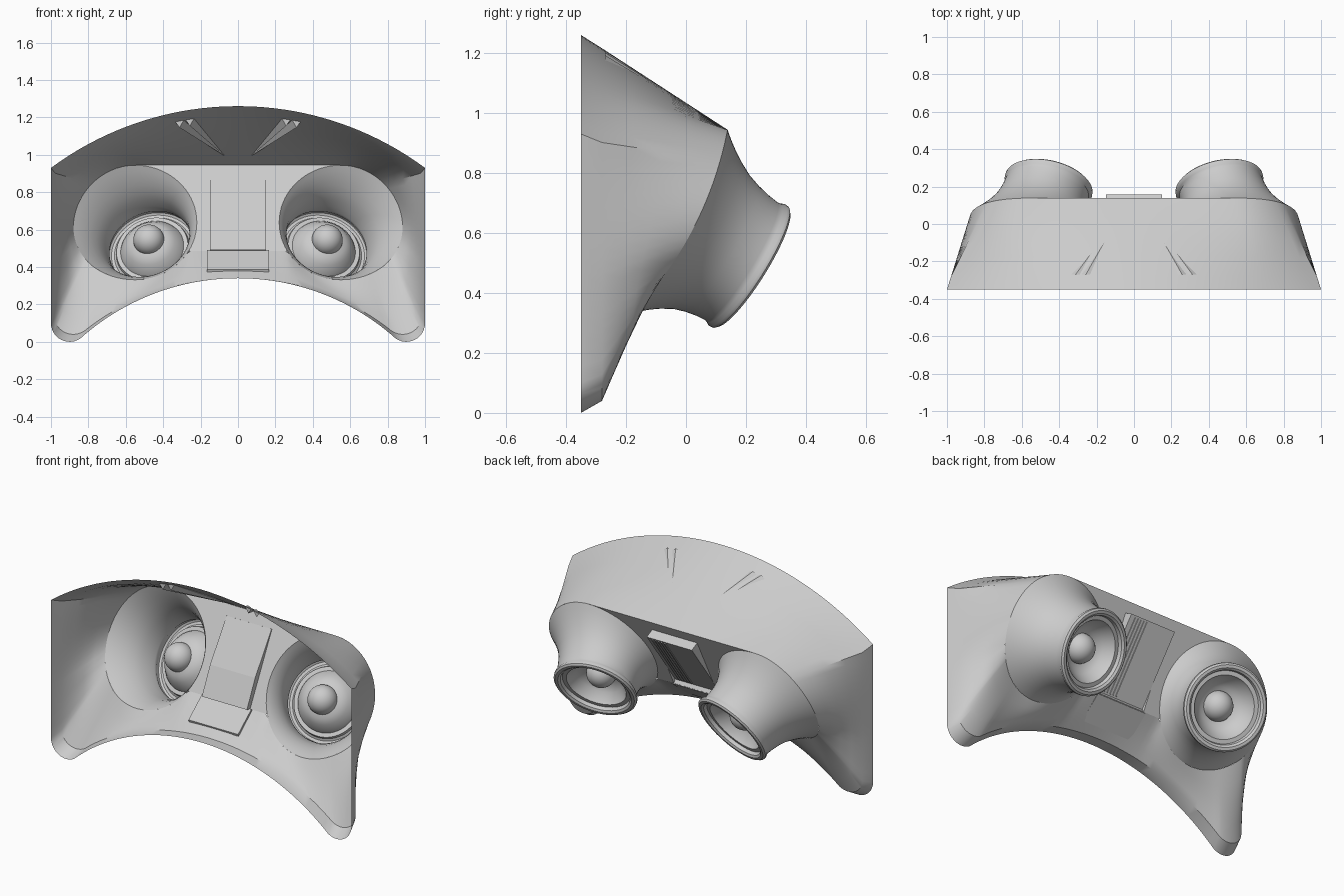
import bpy, bmesh
from math import sin, cos, pi, radians, sqrt
from mathutils import Vector
from mathutils.bvhtree import BVHTree

cube = bpy.data.objects.get("Cube")
if cube:
    bpy.data.objects.remove(cube)

grey = bpy.data.materials.new("plain grey")
grey.use_nodes = True
grey.diffuse_color = (0.6, 0.6, 0.6, 1)
grey.node_tree.nodes["Principled BSDF"].inputs["Base Color"].default_value = (0.6, 0.6, 0.6, 1)

# Slanted rear plane: origin, up direction and outward normal
ORIGIN = Vector((0, -0.02, 0.638))
UP = Vector((0, 0.46, 0.888)).normalized()
OUT = Vector((0, 0.888, -0.46)).normalized()
CUP_X, RX, RV = 0.55, 0.33, 0.345
HALF, HOLE, SILL = 0.15, 0.28, -RV / 2
BULGE = 0.05


def on_plane(x, v, n=0.0):
    return ORIGIN + Vector((x, 0, 0)) + UP * v + OUT * n


def finish(name, bm, smooth=30):
    bmesh.ops.remove_doubles(bm, verts=bm.verts, dist=0.0005)
    bmesh.ops.recalc_face_normals(bm, faces=bm.faces)
    mesh = bpy.data.meshes.new(name)
    bm.to_mesh(mesh)
    bm.free()
    obj = bpy.data.objects.new(name, mesh)
    bpy.context.collection.objects.link(obj)
    mesh.materials.append(grey)
    bpy.ops.object.select_all(action='DESELECT')
    obj.select_set(True)
    bpy.context.view_layer.objects.active = obj
    if smooth:
        bpy.ops.object.shade_smooth_by_angle(angle=radians(smooth))


def loft(bm, rings):
    rows = [[bm.verts.new(p) for p in ring] for ring in rings]
    for a, b in zip(rows, rows[1:]):
        for i in range(len(a)):
            j = (i + 1) % len(a)
            bm.faces.new((a[i], a[j], b[j], b[i]))


def prism(bm, profile, x0, x1):
    # Closed prism from a profile of points in the middle plane
    a, b = ([bm.verts.new(p + Vector((x, 0, 0))) for p in profile] for x in (x0, x1))
    bm.faces.new(a)
    bm.faces.new(b)
    for i in range(len(a)):
        j = (i + 1) % len(a)
        bm.faces.new((a[i], a[j], b[j], b[i]))


# Rear outline by distance: straight top, round the eyecup base, straight sill
ARC = RV * radians(240)
END = CUP_X + ARC + CUP_X - RX * cos(pi / 6)


def back_point(s):
    if s < CUP_X:
        return on_plane(s, RV)
    if s < CUP_X + ARC:
        t = pi / 2 - (s - CUP_X) / RV
        return on_plane(CUP_X + RX * cos(t), RV * sin(t), BULGE * max(0, cos(t)) ** 2)
    return on_plane(END - s, SILL)


def arc_s(deg):
    return CUP_X + RV * radians(90 - deg)


# Face rim curves, from top centre to bottom centre
def top_arc(t):
    return t, 1.26 - 1.68 + sqrt(1.68 ** 2 - t * t)


def side_line(t):
    return 1, 0.93 - 0.55 * t


def leg_line(t):
    return 1, 0.38 - 0.28 * t


def corner(t):
    a = radians(-125 * t)
    return 0.9 + 0.1 * cos(a), 0.1 + 0.1 * sin(a)


def brow_arc(t):
    x = 0.843 * (1 - t)
    return x, 0.34 - 1.264 + sqrt(1.264 ** 2 - x * x)


sections = [(top_arc, 0, arc_s(45), 20), (side_line, arc_s(45), arc_s(-22), 12),
            (leg_line, arc_s(-22), arc_s(-35), 5), (corner, arc_s(-35), arc_s(-62), 12),
            (brow_arc, arc_s(-62), END, 28)]
rim, band, rear = [], [], []
for curve, s0, s1, steps in sections:
    for i in range(steps + (curve is brow_arc)):
        t = i / steps
        x, z = curve(t)
        rim.append(Vector((x, -0.35, z)))
        dz = 0.04 * (1 - z / 0.34) if z < 0.34 else -0.044 * (z - 0.34) / 0.92
        band.append(Vector((x * 0.978, -0.28, z + dz)))
        rear.append(back_point(s0 + (s1 - s0) * t))


def both_sides(half):
    return half + [Vector((-p.x, p.y, p.z)) for p in half[-2:0:-1]]


# Hood shell
bm = bmesh.new()
mid = [[b.lerp(r, k / 4) for b, r in zip(band, rear)] for k in range(1, 4)]
loft(bm, [both_sides(h) for h in [rim, band] + mid + [rear]])
surface = BVHTree.FromBMesh(bm)
finish("hood_shell", bm, 35)

# Web between the eyecups, open in the middle for the plate
bm = bmesh.new()
levels = sorted([RV * sin(radians(5 * k - 30)) for k in range(25)] + [HOLE])
rows = []
for v in levels:
    xi = CUP_X - RX * sqrt(max(0, 1 - (v / RV) ** 2))
    rows.append([bm.verts.new(on_plane(x, v)) for x in (-xi, -HALF, HALF, xi)])
for v, a, b in zip(levels, rows, rows[1:]):
    for c in range(3):
        if c != 1 or v >= HOLE:
            bm.faces.new((a[c], a[c + 1], b[c + 1], b[c]))
finish("nose_web", bm)

# Tilted centre plate, with small walls where it sinks below the web
bm = bmesh.new()
plate = [(HOLE, 0.056), (-0.16, -0.02), (SILL, 0), (-0.18, -0.03), (0, -0.035), (HOLE, -0.004)]
prism(bm, [on_plane(0, v, n) for v, n in plate], -HALF, HALF)
finish("centre_plate", bm, 0)
bm = bmesh.new()
for x in (-HALF, HALF):
    bm.faces.new([bm.verts.new(on_plane(x, v, n))
                  for v, n in ((-0.04, 0), (SILL, 0), (-0.16, -0.02))])
finish("plate_recess_walls", bm, 0)

# Fine ribs on one side of the plate
bm = bmesh.new()
ribs = [(0.27, 0.059), (-0.15, -0.013), (-0.15, -0.022), (0.27, 0.05)]
for k in range(5):
    x = 0.03 + k * 0.02
    prism(bm, [on_plane(0, v, n) for v, n in ribs], x, x + 0.01)
finish("plate_ribs", bm, 0)

# Thin panel on the brow below the plate
bm = bmesh.new()
panel = [(-0.108, 0.492), (-0.235, 0.388), (-0.23, 0.374), (-0.1, 0.48)]
prism(bm, [Vector((0, y, z)) for y, z in panel], -0.165, 0.165)
finish("brow_panel", bm, 0)

# Eyecups: flared tube, rolled lip and lens dish
FLARE = [(0, 0.34), (0.08, 0.32), (0.18, 0.298), (0.3, 0.276), (0.45, 0.254),
         (0.6, 0.241), (0.75, 0.233), (0.87, 0.23)]
LIP = [(-0.025, 0.232), (-0.012, 0.239), (0, 0.238), (0.009, 0.228), (0.009, 0.212),
       (0, 0.2), (-0.02, 0.195), (-0.02, 0.172), (-0.035, 0.165), (-0.075, 0.135),
       (-0.1, 0.105), (-0.11, 0.07)]
for side, label in ((1, "left"), (-1, "right")):
    base = on_plane(side * CUP_X, 0)
    tip = Vector((side * 0.455, 0.214, 0.487))
    axis = Vector((-side * 0.2, 0.83, -0.52)).normalized()

    def ring(centre, normal, rx, rv, bulge=0.0):
        u = (Vector((1, 0, 0)) - normal * normal.x).normalized()
        w = u.cross(normal)
        points = []
        for i in range(72):
            a = 2 * pi * i / 72
            lift = OUT * bulge * max(0, side * cos(a)) ** 2
            points.append(centre + u * rx * cos(a) + w * rv * sin(a) + lift)
        return points

    rings = []
    for s, r in FLARE:
        k = 1 - s
        rings.append(ring(base.lerp(tip, s), OUT.lerp(axis, s).normalized(),
                          r - 0.01 * k, r + 0.005 * k, BULGE * k * k))
    rings += [ring(tip + axis * a, axis, r, r) for a, r in LIP]
    bm = bmesh.new()
    loft(bm, rings)
    finish(label + "_eyecup", bm, 35)

    bm = bmesh.new()
    bmesh.ops.create_uvsphere(bm, u_segments=32, v_segments=16, radius=0.083)
    bmesh.ops.translate(bm, verts=bm.verts, vec=tip - axis * 0.11)
    finish(label + "_lens_ball", bm, 60)

# Paired narrow creases fanning over the top of the hood
bm = bmesh.new()
for side in (1, -1):
    for x0, x1 in ((0.235, 0.28), (0.29, 0.335)):
        def drop(x, y, dz=0.0):
            hit = surface.ray_cast(Vector((side * x, y, 2)), Vector((0, 0, -1)))[0]
            return bm.verts.new(hit + Vector((0, 0, dz)))
        tip = drop(0.07, 0.06, -0.002)
        end = [drop(x0, -0.27), drop((x0 + x1) / 2, -0.27, 0.012),
               drop(x1, -0.27), drop((x0 + x1) / 2, -0.27, -0.035)]
        bm.faces.new(end)
        for i in range(4):
            bm.faces.new((tip, end[i], end[(i + 1) % 4]))
finish("top_creases", bm, 0)
